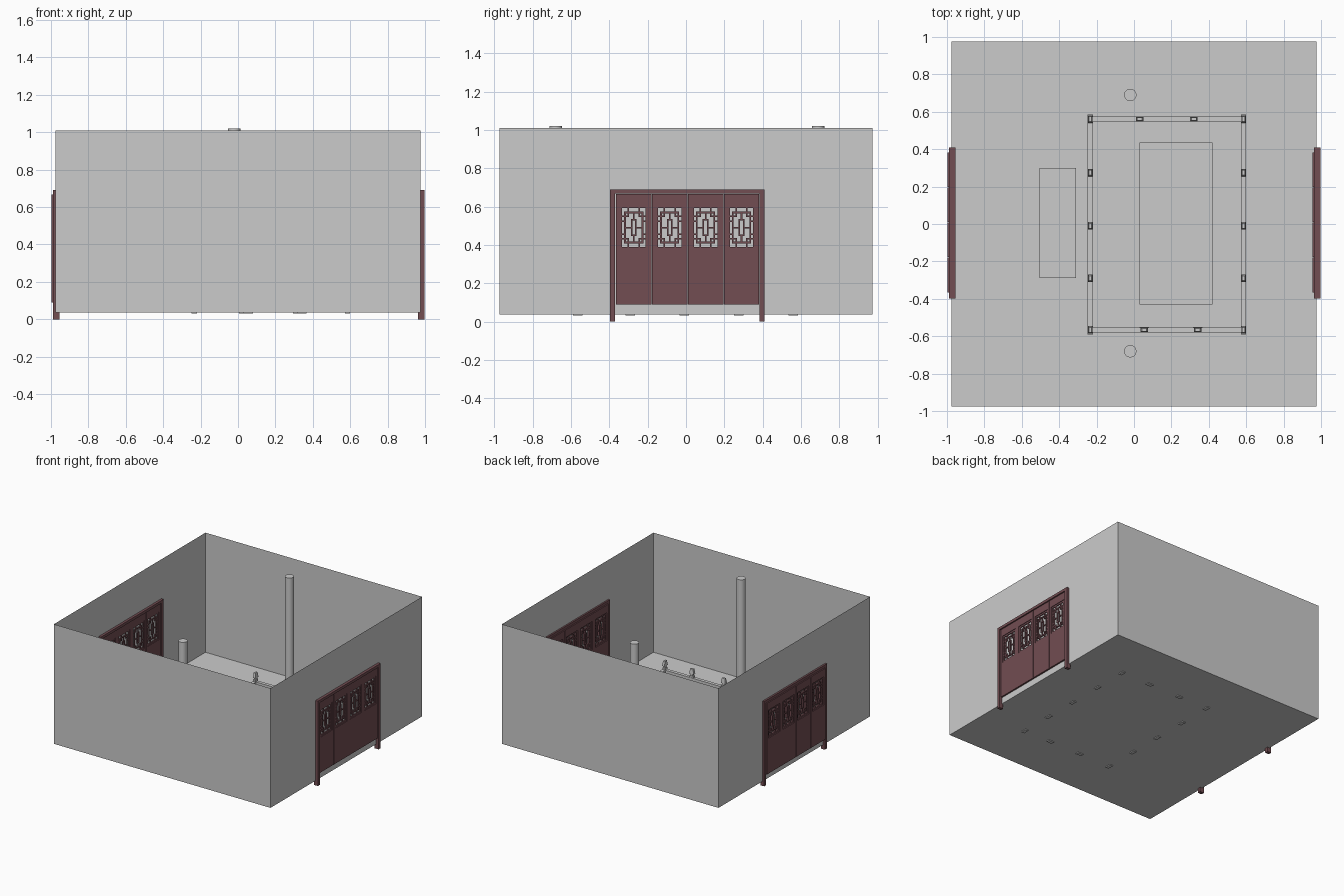
import bpy, bmesh
from mathutils import Matrix, Vector

if "Cube" in bpy.data.objects:
    bpy.data.objects.remove(bpy.data.objects["Cube"])

red = bpy.data.materials.new("dark_red_wood")
red.diffuse_color = (0.17, 0.075, 0.085, 1)
red.use_nodes = True
red.node_tree.nodes["Principled BSDF"].inputs["Base Color"].default_value = red.diffuse_color


def add_box(bm, x0, x1, y0, y1, z0, z1):
    m = Matrix.Translation(((x0 + x1) / 2, (y0 + y1) / 2, (z0 + z1) / 2)) \
        @ Matrix.Diagonal((x1 - x0, y1 - y0, z1 - z0, 1))
    return bmesh.ops.create_cube(bm, size=1, matrix=m)["verts"]


def finish(bm, name, mat=None):
    me = bpy.data.meshes.new(name)
    bm.to_mesh(me)
    bm.free()
    ob = bpy.data.objects.new(name, me)
    bpy.context.collection.objects.link(ob)
    if mat:
        me.materials.append(mat)
    return ob


def boxes(name, items, mat=None):
    bm = bmesh.new()
    for b in items:
        add_box(bm, *b)
    return finish(bm, name, mat)


def ring(x0, x1, cy, cz, hy, hz, t):
    """Four bars forming a rectangular frame in the yz plane."""
    return [(x0, x1, cy - hy, cy - hy + t, cz - hz, cz + hz),
            (x0, x1, cy + hy - t, cy + hy, cz - hz, cz + hz),
            (x0, x1, cy - hy + t, cy + hy - t, cz - hz, cz - hz + t),
            (x0, x1, cy - hy + t, cy + hy - t, cz + hz - t, cz + hz)]


# room shell: floor and four thin walls, open at the top
bm = bmesh.new()
add_box(bm, -0.975, 0.975, -0.975, 0.975, 0.037, 1.01)
bmesh.ops.delete(bm, geom=[f for f in bm.faces if f.normal.z > 0.9], context='FACES')
finish(bm, "room_shell")

# two tall columns
for name, y in (("back_column", 0.69), ("front_column", -0.68)):
    bpy.ops.mesh.primitive_cylinder_add(vertices=32, radius=0.033, depth=0.98,
                                        location=(-0.02, y, 0.53))
    ob = bpy.context.object
    ob.name = name
    bpy.ops.object.shade_smooth_by_angle()

# low platforms on the floor
boxes("large_platform", [(0.03, 0.42, -0.43, 0.435, 0.037, 0.10)])
boxes("small_platform", [(-0.505, -0.31, -0.29, 0.30, 0.037, 0.10)])

# balustrade: handrail, thin panel and bottom rail on each side
XL, XR, YF, YB = -0.234, 0.586, -0.566, 0.561
rails = []
for z0, z1, h in ((0.135, 0.16, 0.0135), (0.06, 0.115, 0.006), (0.037, 0.06, 0.0135)):
    for y in (YF, YB):
        rails.append((XL - h, XR + h, y - h, y + h, z0, z1))
    for x in (XL, XR):
        rails.append((x - h, x + h, YF + h, YB - h, z0, z1))
boxes("balustrade_rails", rails)


def post(bm, x, y, along_x):
    # (half length, half width, bottom, top): foot, shaft, neck, head
    for a, b, z0, z1 in ((0.025, 0.014, 0.031, 0.065), (0.016, 0.012, 0.065, 0.175),
                         (0.010, 0.008, 0.175, 0.19), (0.02, 0.012, 0.19, 0.23)):
        hx, hy = (a, b) if along_x else (b, a)
        vs = add_box(bm, x - hx, x + hx, y - hy, y + hy, z0, z1)
        if z0 == 0.19:  # tapered head
            for v in vs:
                if v.co.z > 0.21:
                    v.co.x = x + (v.co.x - x) * 0.65
                    v.co.y = y + (v.co.y - y) * 0.65


bm = bmesh.new()
for x in (XL, XR):
    for y in (YB, 0.275, -0.01, -0.29, YF):
        post(bm, x, y, False)
for y, xs in ((YB, (0.03, 0.32)), (YF, (0.055, 0.34))):
    for x in xs:
        post(bm, x, y, True)
finish(bm, "balustrade_posts")


# lattice doors; x is the centre of the frame
def door(name, x):
    f0, f1 = x - 0.017, x + 0.018
    boxes(name + "_frame", [(f0, f1, -0.397, -0.371, 0, 0.69),
                            (f0, f1, 0.383, 0.409, 0, 0.69),
                            (f0, f1, -0.371, 0.383, 0.668, 0.69)], red)
    p0, p1 = x - 0.025, x + 0.009     # leaf thickness
    l0, l1 = x - 0.018, x + 0.004     # lattice thickness
    leaf, lattice = [], []
    cz = 0.491
    for i in range(4):
        c = 0.0085 + (i - 1.5) * 0.1875
        w, o = 0.0925, 0.074
        # solid panel, top rail and stiles around the window
        leaf += [(p0, p1, c - w, c + w, 0.089, 0.377),
                 (p0, p1, c - w, c + w, 0.605, 0.667),
                 (p0, p1, c - w, c - o, 0.377, 0.605),
                 (p0, p1, c + o, c + w, 0.377, 0.605)]
        # nested lattice frames
        lattice += ring(l0, l1, c, cz, o, 0.114, 0.013)
        lattice += ring(l0, l1, c, cz, 0.05, 0.083, 0.009)
        lattice += ring(l0, l1, c, cz, 0.015, 0.044, 0.008)
        for s in (-1, 1):
            def bar(ya, yb, za, zb):
                lattice.append((l0, l1, min(ya, yb), max(ya, yb), min(za, zb), max(za, zb)))
            # bars joining the nested frames
            bar(c - 0.004, c + 0.004, cz + s * 0.044, cz + s * 0.075)
            bar(c + s * 0.015, c + s * 0.042, cz - 0.004, cz + 0.004)
            for t in (-1, 1):
                bar(c + s * 0.024, c + s * 0.032, cz + t * 0.055, cz + t * 0.102)
                bar(c + s * 0.032, c + s * 0.062, cz + t * 0.055, cz + t * 0.063)
                bar(c + s * 0.05, c + s * 0.062, cz + t * 0.03, cz + t * 0.038)
    boxes(name + "_leaves", leaf, red)
    boxes(name + "_lattice", lattice, red)


door("left_door", -0.973)
door("right_door", 0.979)
